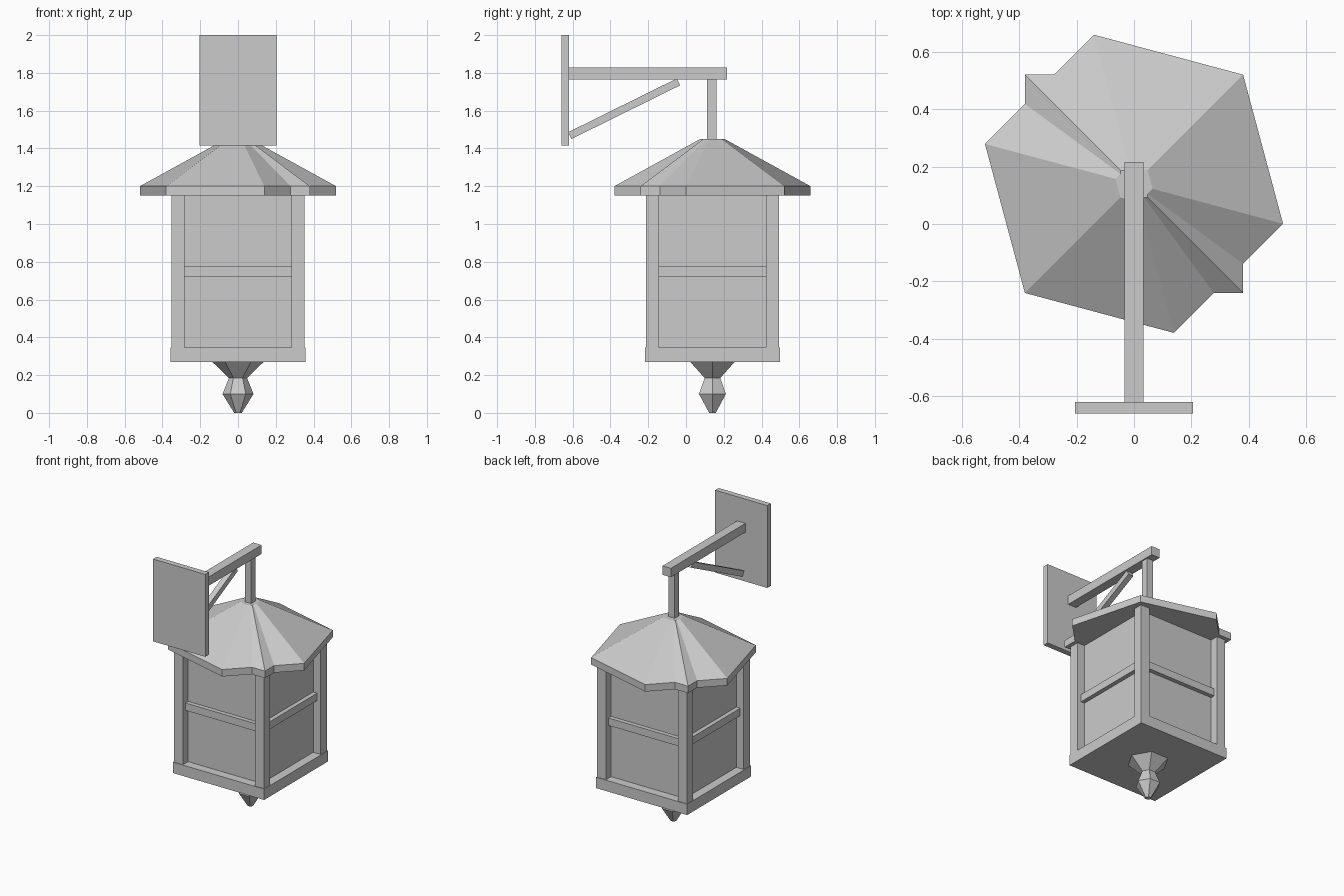
import bpy
import bmesh
import math
from mathutils import Matrix, Vector

cube = bpy.data.objects.get("Cube")
if cube:
    bpy.data.objects.remove(cube, do_unlink=True)

GREY = (0.6, 0.6, 0.6, 1.0)
metal = bpy.data.materials.new("plain grey")
metal.use_nodes = True
metal.diffuse_color = GREY
metal.node_tree.nodes["Principled BSDF"].inputs["Base Color"].default_value = GREY

AXIS = 0.14  # y of the lantern's vertical axis


def add_object(name, bm):
    bmesh.ops.recalc_face_normals(bm, faces=bm.faces)
    mesh = bpy.data.meshes.new(name)
    bm.to_mesh(mesh)
    bm.free()
    mesh.materials.append(metal)
    obj = bpy.data.objects.new(name, mesh)
    bpy.context.collection.objects.link(obj)
    return obj


def box(name, low, high):
    low, high = Vector(low), Vector(high)
    bm = bmesh.new()
    place = Matrix.Translation((low + high) / 2) @ Matrix.Diagonal((*(high - low), 1))
    bmesh.ops.create_cube(bm, size=1, matrix=place)
    return add_object(name, bm)


def turned(name, profile, sides, turn=0):
    """Faceted solid on the lantern axis from (radius, z) pairs."""
    bm = bmesh.new()
    rings = []
    for radius, z in profile:
        angles = [math.radians(turn) + math.tau * i / sides for i in range(sides)]
        rings.append([bm.verts.new((radius * math.cos(a), AXIS + radius * math.sin(a), z))
                      for a in angles])
    for a, b in zip(rings, rings[1:]):
        for i in range(sides):
            j = (i + 1) % sides
            bm.faces.new((a[i], a[j], b[j], b[i]))
    bm.faces.new(rings[0])
    bm.faces.new(rings[-1])
    return add_object(name, bm)


# Wall bracket: plate, arm, hanging rod and slanted brace
box("wall_plate", (-0.205, -0.66, 1.415), (0.205, -0.62, 2.0))
box("bracket_arm", (-0.033, -0.62, 1.765), (0.033, 0.217, 1.828))
box("hanging_rod", (-0.025, AXIS - 0.028, 1.44), (0.025, AXIS + 0.022, 1.77))

start, end = Vector((0, -0.615, 1.468)), Vector((0, -0.04, 1.752))
span = end - start
brace = box("bracket_brace", (-0.02, -span.length / 2, -0.02), (0.02, span.length / 2, 0.02))
brace.location = (start + end) / 2
brace.rotation_euler.x = math.atan2(span.z, span.y)

# Roof: a six-sided and a four-sided frustum sharing two corners
roof = [(0.538, 1.15), (0.538, 1.2), (0.067, 1.45)]
turned("hexagonal_roof", roof, 6, 45)
turned("square_roof", roof, 4, 45)

# Lantern body: base slab, recessed panes, corner posts and middle bars
HALF, POST = 0.353, 0.069
INNER = HALF - POST
PANE, BAR = 0.295, 0.325
box("base_slab", (-0.358, AXIS - 0.358, 0.27), (0.358, AXIS + 0.358, 0.347))
box("panes", (-PANE, AXIS - PANE, 0.34), (PANE, AXIS + PANE, 1.155))
box("middle_bars_front_back", (-INNER, AXIS - BAR, 0.722), (INNER, AXIS + BAR, 0.775))
box("middle_bars_sides", (-BAR, AXIS - INNER, 0.722), (BAR, AXIS + INNER, 0.775))
for x, side in ((-1, "right"), (1, "left")):
    for y, end_name in ((-1, "front"), (1, "back")):
        cx, cy = x * (HALF - POST / 2), AXIS + y * (HALF - POST / 2)
        h = POST / 2
        box(f"{end_name}_{side}_post", (cx - h, cy - h, 0.34), (cx + h, cy + h, 1.155))

# Faceted finial below the base
turned("finial", [(0.02, 0), (0.082, 0.1), (0.048, 0.185), (0.138, 0.272)], 6)
